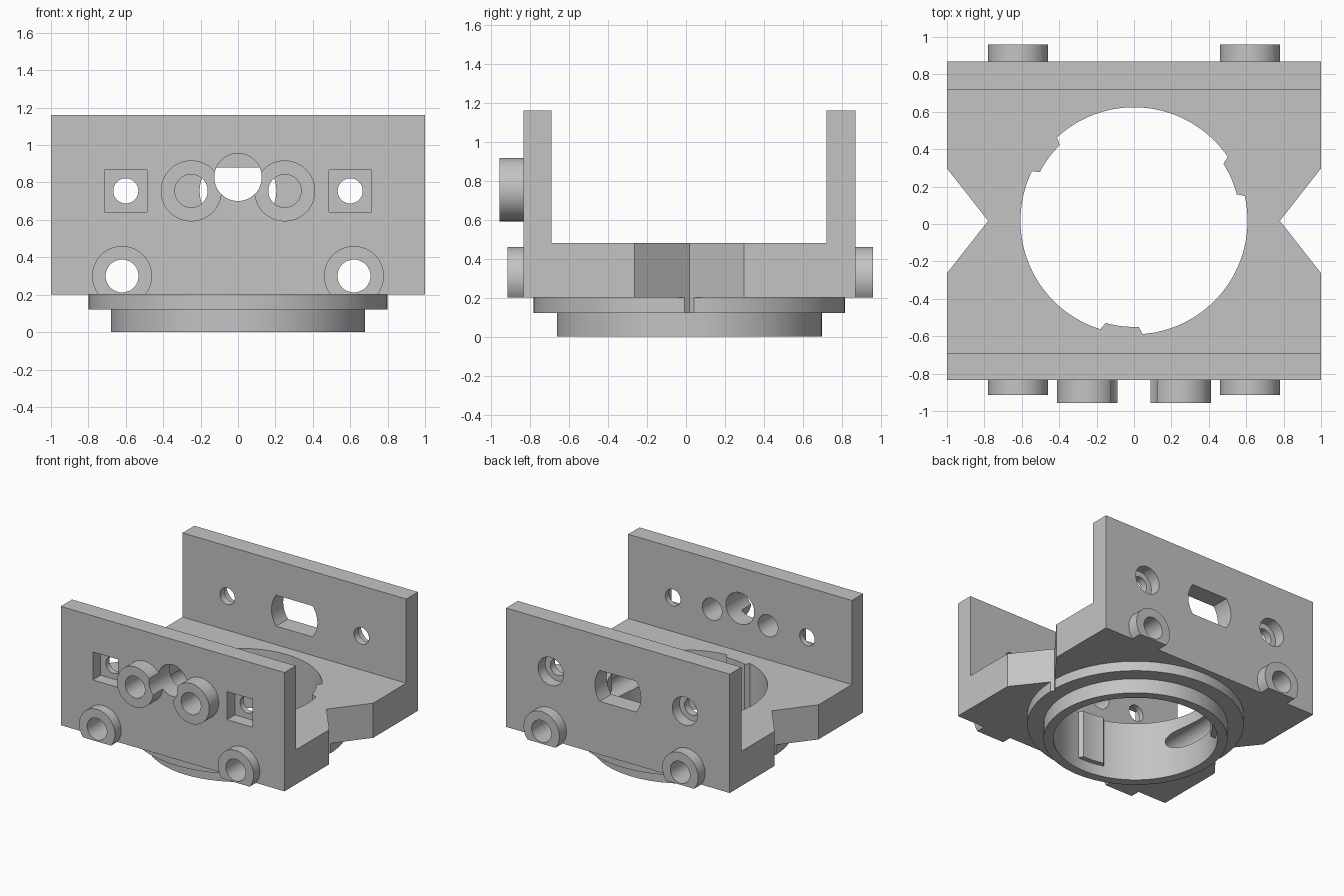
import bpy, bmesh
from math import sin, cos, radians, asin, degrees

cube = bpy.data.objects.get("Cube")
if cube:
    bpy.data.objects.remove(cube)

grey = bpy.data.materials.new("matte grey")
grey.use_nodes = True
grey.diffuse_color = (0.55, 0.55, 0.55, 1)
grey.node_tree.nodes["Principled BSDF"].inputs["Base Color"].default_value = (0.55, 0.55, 0.55, 1)

PLACE = {
    "x": lambda a, b, d: (d, a, b),
    "y": lambda a, b, d: (a, d, b),
    "z": lambda a, b, d: (a, b, d),
}


def arc(cx, cy, r, start=0, end=360, steps=64):
    """Points on an arc; a full circle leaves out the repeated last point."""
    count = steps if end - start == 360 else steps + 1
    angles = [radians(start + (end - start) * i / steps) for i in range(count)]
    return [(cx + r * cos(t), cy + r * sin(t)) for t in angles]


def rect(cx, cy, w, h):
    return [(cx - w, cy - h), (cx + w, cy - h), (cx + w, cy + h), (cx - w, cy + h)]


def prism(name, outline, axis, lo, hi):
    """Extrude a flat outline along an axis."""
    bm = bmesh.new()
    face = bm.faces.new([bm.verts.new(PLACE[axis](a, b, lo)) for a, b in outline])
    moved = bmesh.ops.extrude_face_region(bm, geom=[face])["geom"]
    shift = PLACE[axis](0, 0, hi - lo)
    bmesh.ops.translate(bm, vec=shift, verts=[g for g in moved if isinstance(g, bmesh.types.BMVert)])
    bmesh.ops.recalc_face_normals(bm, faces=bm.faces)
    mesh = bpy.data.meshes.new(name)
    bm.to_mesh(mesh)
    bm.free()
    mesh.materials.append(grey)
    obj = bpy.data.objects.new(name, mesh)
    bpy.context.collection.objects.link(obj)
    return obj


def combine(target, tool, operation):
    """Apply a boolean and discard the tool."""
    mod = target.modifiers.new(operation, "BOOLEAN")
    mod.operation, mod.solver, mod.object = operation, "EXACT", tool
    bpy.context.view_layer.objects.active = target
    bpy.ops.object.modifier_apply(modifier=mod.name)
    bpy.data.objects.remove(tool)


FRONT, BACK = -0.835, 0.87
CY = 0.017
BORE = 0.607

# U-shaped bracket
body = prism("bracket_body", [(FRONT, 0.2), (BACK, 0.2), (BACK, 1.16), (0.72, 1.16),
                              (0.72, 0.48), (-0.69, 0.48), (-0.69, 1.16), (FRONT, 1.16)], "x", -1, 1)


def add(*args):
    combine(body, prism("part", *args), "UNION")


def cut(*args):
    combine(body, prism("cutter", *args), "DIFFERENCE")


# Round flange and collar under the floor
add(arc(0, CY, 0.8, steps=128), "z", 0.12, 0.3)
add(arc(0, CY, 0.68, steps=128), "z", 0, 0.25)

# V notches in both sides
for s in (-1, 1):
    cut([(s * 0.78, CY), (s * 1.05, CY - 0.344), (s * 1.05, CY + 0.344)], "z", -0.1, 0.6)

# Central bore with three inner pads
cut(arc(0, CY, BORE, steps=128), "z", -0.1, 0.6)
for mid in (23.5, 143.5, 263.5):
    pad = (arc(0, CY, 0.64, mid - 10.5, mid + 10.5, 10)
           + arc(0, CY, BORE - 0.005, mid + 10.5, mid + 10.6, 1)
           + arc(0, CY, 0.567, mid - 9, mid + 9, 10)[::-1]
           + arc(0, CY, BORE - 0.005, mid - 10.6, mid - 10.5, 1))
    add(pad, "z", 0.09, 0.48)

# Bosses: lower ones flattened level with the underside, upper pair at the front
flat = degrees(asin(0.1 / 0.16))
for s in (-1, 1):
    lower = arc(s * 0.62, 0.3, 0.16, -flat, 180 + flat, 48)
    add(lower, "y", -0.915, -0.75)
    add(lower, "y", 0.8, 0.96)
    add(arc(s * 0.25, 0.755, 0.163), "y", -0.957, -0.75)

# Bolt holes, square nut pockets and round counterbores
for s in (-1, 1):
    cut(arc(s * 0.62, 0.3, 0.088, steps=48), "y", -1.1, 1.1)
    cut(arc(s * 0.6, 0.755, 0.067, steps=48), "y", -1.1, 1.1)
    cut(arc(s * 0.25, 0.755, 0.088, steps=48), "y", -1.1, -0.6)
    cut(rect(s * 0.6, 0.755, 0.113, 0.113), "y", -1.1, FRONT + 0.1)
    cut(arc(s * 0.6, 0.755, 0.113), "y", BACK - 0.09, 1.1)

# Front centre hole, and back window with curved ends
cut(arc(0, 0.828, 0.127), "y", -1.1, -0.6)
tilt = degrees(asin(0.125 / 0.205))
cut(arc(0, 0.755, 0.205, -tilt, tilt, 16) + arc(0, 0.755, 0.205, 180 - tilt, 180 + tilt, 16), "y", 0.6, 1.1)

# Smooth the round walls, keep the edges crisp
for obj in bpy.context.selected_objects:
    obj.select_set(False)
body.select_set(True)
bpy.context.view_layer.objects.active = body
bpy.ops.object.shade_smooth_by_angle(angle=radians(30))
